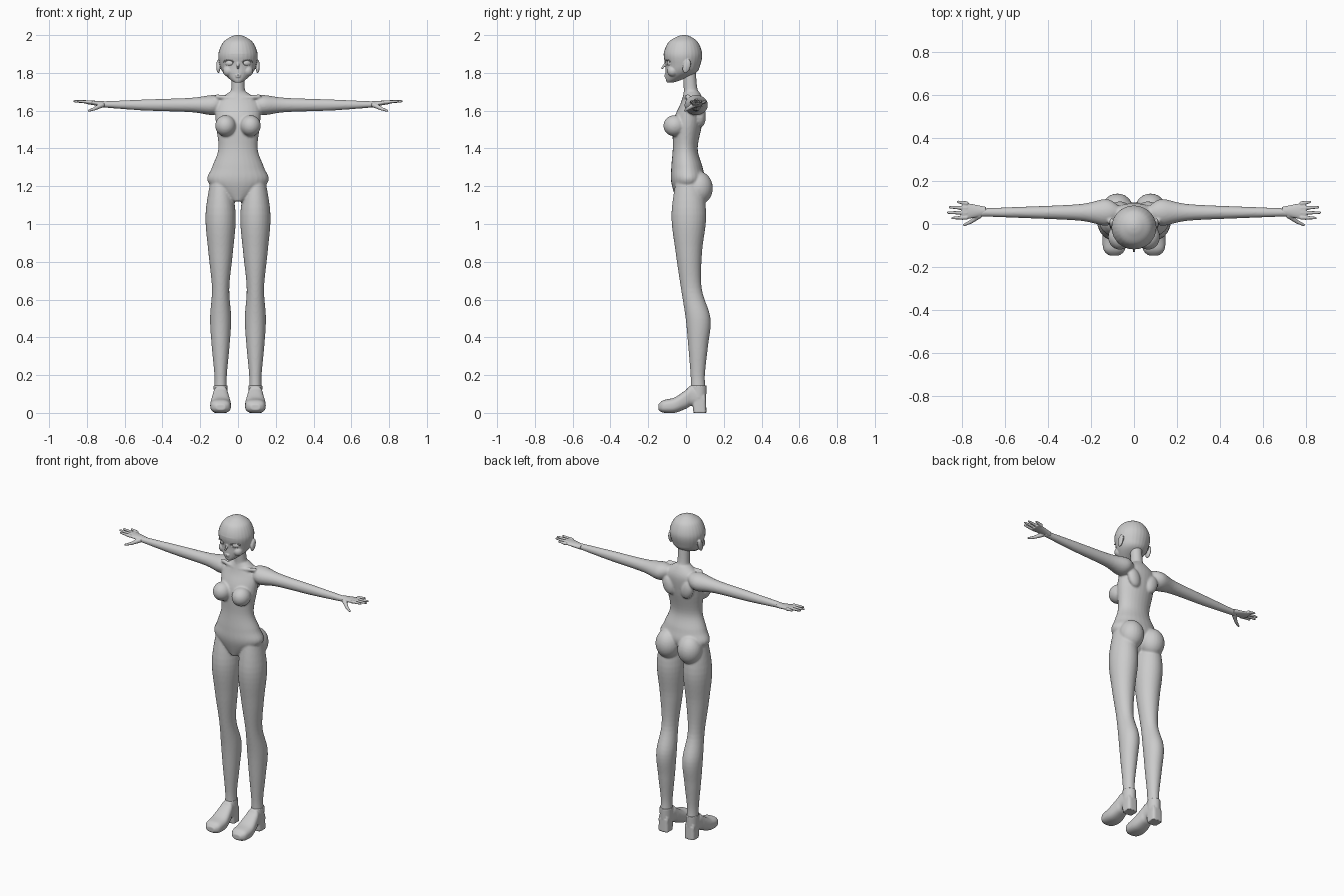
import bpy, bmesh, math
from mathutils import Matrix, Vector

if "Cube" in bpy.data.objects:
    bpy.data.objects.remove(bpy.data.objects["Cube"])

GREY = (.6, .6, .6, 1)
clay = bpy.data.materials.new("clay_grey")
clay.use_nodes = True
clay.diffuse_color = GREY
shader = clay.node_tree.nodes["Principled BSDF"]
shader.inputs["Base Color"].default_value = GREY

# For each loft direction: the axis it runs along, the axis its centre drifts on, the fixed axis
UPRIGHT, SIDEWAYS, LENGTHWISE = "zyx", "xzy", "yzx"


def ring(at, drift, wide, tall):
    """One cross-section: place along the loft, centre, radii on the fixed and drift axes."""
    return Vector((at, drift, wide, tall))


def spline(rings, steps=6):
    """Smooth interpolation through the rings, with tangents taken from their neighbours."""
    last = len(rings) - 1
    for i in range(last):
        start, end = rings[i], rings[i + 1]
        leave = (end - rings[max(i - 1, 0)]) / 2
        arrive = (rings[min(i + 2, last)] - start) / 2
        for step in range(steps):
            t = step / steps
            blend = t * t * (3 - t - t)
            yield (start.lerp(end, blend) + leave * t * (1 - t) ** 2
                   - arrive * t * t * (1 - t))
    yield rings[last]


def loft(bm, direction, fixed, *rings, power=2, sides=28):
    """Skin a row of rounded cross-sections; a higher power gives boxier ones."""
    along, drift_axis, fixed_axis = ("xyz".index(letter) for letter in direction)
    loops = []
    for at, drift, wide, tall in spline(rings):
        loop = []
        for k in range(sides):
            angle = math.tau * k / sides
            c, s = (math.copysign(abs(f) ** (2 / power), f)
                    for f in (math.cos(angle), math.sin(angle)))
            point = Vector()
            point[along] = at
            point[fixed_axis] = fixed + wide * c
            point[drift_axis] = drift + tall * s
            loop.append(bm.verts.new(point))
        loops.append(loop)
    faces = [bm.faces.new(loops[0]), bm.faces.new(loops[-1])]
    for lower, upper in zip(loops, loops[1:]):
        for k in range(sides):
            faces.append(bm.faces.new((lower[k - 1], lower[k], upper[k], upper[k - 1])))
    bmesh.ops.recalc_face_normals(bm, faces=faces)


def ball(bm, centre, size, tilt=0, axis="X"):
    matrix = (Matrix.Translation(centre) @ Matrix.Rotation(tilt, 4, axis)
              @ Matrix.Diagonal(size).to_4x4())
    bmesh.ops.create_uvsphere(bm, u_segments=24, v_segments=16, radius=1, matrix=matrix)


def limb(bm, start, end, start_radius, end_radius):
    """A rounded tapered rod between two points."""
    start, end = Vector(start), Vector(end)
    span = end - start
    turn = span.to_track_quat("Z", "Y").to_matrix().to_4x4()
    bmesh.ops.create_cone(bm, cap_ends=True, segments=16, radius1=start_radius,
                          radius2=end_radius, depth=span.length,
                          matrix=Matrix.Translation((start + end) / 2) @ turn)
    for centre, radius in ((start, start_radius), (end, end_radius)):
        ball(bm, centre, [radius] * 3)


def mirror(bm):
    """Copy everything built so far to the other side."""
    copy = bmesh.ops.duplicate(bm, geom=bm.verts[:] + bm.edges[:] + bm.faces[:])["geom"]
    for element in copy:
        if isinstance(element, bmesh.types.BMVert):
            element.co.x *= -1
    bmesh.ops.reverse_faces(bm, faces=[e for e in copy if isinstance(e, bmesh.types.BMFace)])


def finish(bm, name, voxel=None, softness=4):
    """Make the object; with a voxel size its pieces are fused into one smooth skin."""
    for face in bm.faces:
        face.smooth = True
    mesh = bpy.data.meshes.new(name)
    bm.to_mesh(mesh)
    bm.free()
    mesh.materials.append(clay)
    obj = bpy.data.objects.new(name, mesh)
    bpy.context.collection.objects.link(obj)
    if voxel:
        fuse = obj.modifiers.new("fuse", "REMESH")
        fuse.mode, fuse.voxel_size, fuse.use_smooth_shade = "VOXEL", voxel, True
        soften = obj.modifiers.new("soften", "SMOOTH")
        soften.iterations = softness
    return obj


# Legs, from ankle over calf, knee and thigh to hip
body = bmesh.new()
loft(body, UPRIGHT, .092,
     ring(at=.12, drift=.065, wide=.034, tall=.04), ring(at=.2, drift=.062, wide=.033, tall=.038),
     ring(at=.35, drift=.064, wide=.047, tall=.052), ring(at=.5, drift=.064, wide=.056, tall=.066),
     ring(at=.66, drift=.028, wide=.046, tall=.055), ring(at=.85, drift=.015, wide=.065, tall=.07),
     ring(at=1.05, drift=.015, wide=.08, tall=.092), ring(at=1.25, drift=.015, wide=.05, tall=.065))
# Arms, from shoulder to wrist
loft(body, SIDEWAYS, .054,
     ring(at=.07, drift=1.64, wide=.03, tall=.03), ring(at=.13, drift=1.63, wide=.062, tall=.053),
     ring(at=.25, drift=1.63, wide=.039, tall=.038), ring(at=.5, drift=1.63, wide=.027, tall=.029),
     ring(at=.72, drift=1.633, wide=.019, tall=.016))
# Bust, seat, shoulder blades and collar bones
ball(body, centre=(.066, -.06, 1.52), size=(.055, .06, .056))
ball(body, centre=(.077, .068, 1.19), size=(.074, .074, .088))
ball(body, centre=(.065, .078, 1.57), size=(.04, .027, .06), tilt=.3, axis="Y")
limb(body, start=(.02, -.01, 1.665), end=(.11, .01, 1.675), start_radius=.01, end_radius=.012)
mirror(body)
# Torso and neck
loft(body, UPRIGHT, 0,
     ring(at=1.12, drift=-.01, wide=.03, tall=.04), ring(at=1.22, drift=.01, wide=.158, tall=.088),
     ring(at=1.3, drift=.005, wide=.138, tall=.083), ring(at=1.4, drift=-.004, wide=.104, tall=.066),
     ring(at=1.54, drift=.01, wide=.118, tall=.078), ring(at=1.64, drift=.034, wide=.115, tall=.062),
     ring(at=1.7, drift=.03, wide=.045, tall=.04))
loft(body, UPRIGHT, 0,
     ring(at=1.65, drift=.035, wide=.05, tall=.05), ring(at=1.72, drift=.024, wide=.036, tall=.036),
     ring(at=1.85, drift=.015, wide=.036, tall=.035))
finish(body, "body", voxel=.006)

# Hands: palm, four fingers and a two-part thumb
hands = bmesh.new()
loft(hands, SIDEWAYS, .06,
     ring(at=.69, drift=1.633, wide=.02, tall=.016), ring(at=.73, drift=1.637, wide=.028, tall=.014),
     ring(at=.8, drift=1.645, wide=.042, tall=.01))
for finger, tip in enumerate((.845, .865, .857, .82)):
    limb(hands, start=(.78, .03 + .022 * finger, 1.645), end=(tip, .028 + .025 * finger, 1.65),
         start_radius=.01, end_radius=.006)
knuckle = (.76, .01, 1.61)
limb(hands, start=(.72, .04, 1.63), end=knuckle, start_radius=.014, end_radius=.009)
limb(hands, start=knuckle, end=(.79, -.004, 1.6), start_radius=.009, end_radius=.006)
mirror(hands)
finish(hands, "hands", voxel=.003, softness=2)

# Shoes: upper from toe to heel, ankle collar and block heel
shoes = bmesh.new()
loft(shoes, LENGTHWISE, .092,
     ring(at=-.146, drift=.03, wide=.025, tall=.015), ring(at=-.12, drift=.034, wide=.05, tall=.033),
     ring(at=-.06, drift=.041, wide=.055, tall=.041), ring(at=0, drift=.072, wide=.045, tall=.05),
     ring(at=.03, drift=.09, wide=.038, tall=.053), ring(at=.1, drift=.07, wide=.032, tall=.035),
     power=2.6)
loft(shoes, UPRIGHT, .092,
     ring(at=.08, drift=.066, wide=.036, tall=.041), ring(at=.145, drift=.066, wide=.037, tall=.043))
loft(shoes, UPRIGHT, .092,
     ring(at=0, drift=.074, wide=.035, tall=.034), ring(at=.08, drift=.068, wide=.034, tall=.038),
     power=4)
mirror(shoes)
finish(shoes, "shoes", voxel=.004)

# Ears and cheeks
head = bmesh.new()
ball(head, centre=(.104, .004, 1.835), size=(.011, .02, .038), tilt=-.3)
ball(head, centre=(.05, -.07, 1.81), size=(.03, .03, .03))
mirror(head)
# Skull from chin to crown, then brow, nose and lips
loft(head, UPRIGHT, 0,
     ring(at=1.748, drift=-.086, wide=.016, tall=.015), ring(at=1.765, drift=-.063, wide=.042, tall=.044),
     ring(at=1.8, drift=-.028, wide=.078, tall=.081), ring(at=1.84, drift=-.017, wide=.096, tall=.092),
     ring(at=1.9, drift=-.016, wide=.104, tall=.102), ring(at=1.96, drift=-.015, wide=.08, tall=.08),
     ring(at=1.99, drift=-.012, wide=.04, tall=.04), ring(at=2, drift=-.01, wide=.01, tall=.01))
ball(head, centre=(0, -.035, 1.9), size=(.094, .084, .03))
limb(head, start=(0, -.105, 1.855), end=(0, -.126, 1.825), start_radius=.007, end_radius=.006)
for lip in (1.78, 1.789):
    ball(head, centre=(0, -.108, lip), size=(.014, .008, .004))
skull = finish(head, "head", voxel=.0035)

# Eye sockets carved into the face
sockets = bmesh.new()
ball(sockets, centre=(.05, -.104, 1.853), size=(.026, .018, .017), tilt=.45, axis="Z")
mirror(sockets)
cutter = finish(sockets, "eye_socket_cutter")
cutter.hide_render = cutter.hide_viewport = True
carve = skull.modifiers.new("eye_sockets", "BOOLEAN")
carve.operation, carve.object = "DIFFERENCE", cutter

# Eyes and upper lids
eyes = bmesh.new()
ball(eyes, centre=(.047, -.083, 1.851), size=(.026, .016, .017), tilt=.45, axis="Z")
lid = [Vector((.05, -.099, 1.853)) + Vector((.027 * math.cos(a), .014 * math.cos(a), .016 * math.sin(a)))
       for a in (math.pi * k / 8 for k in range(1, 8))]
for inner, outer in zip(lid, lid[1:]):
    limb(eyes, start=inner, end=outer, start_radius=.003, end_radius=.003)
mirror(eyes)
finish(eyes, "eyes")
